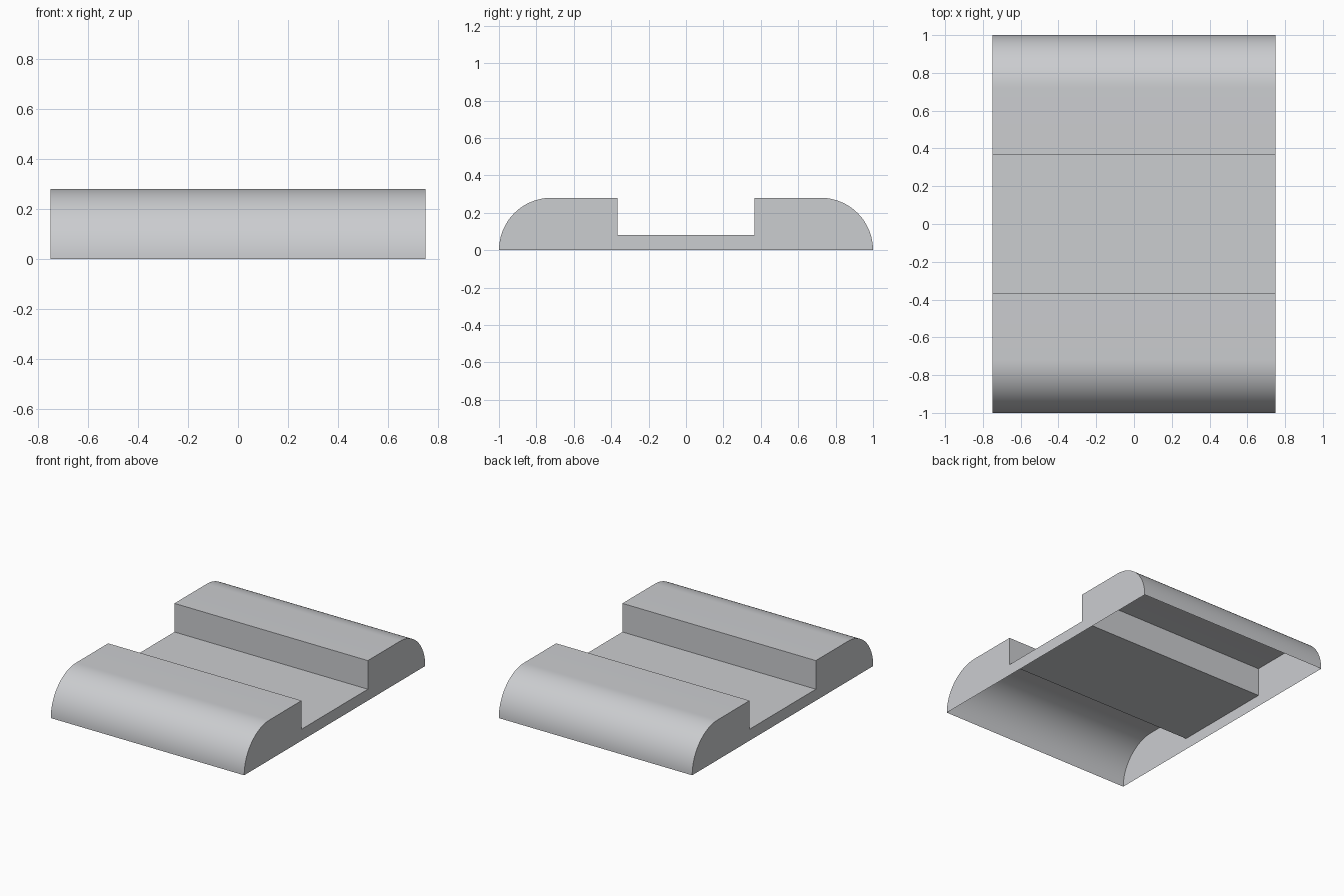
import bpy
import bmesh
import math

HALF_WIDTH = 0.748
HEIGHT = 0.28
FLOOR = 0.08
SLOT = 0.366
STEPS = 24

cube = bpy.data.objects.get("Cube")
if cube:
    bpy.data.objects.remove(cube, do_unlink=True)

# Plain light grey
grey = bpy.data.materials.new("light grey")
grey.use_nodes = True
colour = (0.6, 0.61, 0.63, 1)
grey.diffuse_color = colour
grey.node_tree.nodes["Principled BSDF"].inputs["Base Color"].default_value = colour

# Half profile: rounded shoulder, flat top, slot wall; then mirrored
half = []
for i in range(STEPS + 1):
    a = math.pi / 2 * i / STEPS
    half.append((-1 + HEIGHT * (1 - math.cos(a)), HEIGHT * math.sin(a)))
half += [(-SLOT, HEIGHT), (-SLOT, FLOOR)]
profile = half + [(-y, z) for y, z in reversed(half)]

# Thin shell with closed ends and an open underside
bm = bmesh.new()
right, left = [[bm.verts.new((x, y, z)) for y, z in profile]
               for x in (-HALF_WIDTH, HALF_WIDTH)]
for i in range(len(profile) - 1):
    bm.faces.new((right[i], left[i], left[i + 1], right[i + 1]))
bm.faces.new(right)
bm.faces.new(left[::-1])

mesh = bpy.data.meshes.new("grooved_block")
bm.to_mesh(mesh)
bm.free()
mesh.materials.append(grey)
block = bpy.data.objects.new("grooved_block", mesh)
bpy.context.collection.objects.link(block)

# Smooth shoulders, crisp corners
bpy.ops.object.select_all(action="DESELECT")
block.select_set(True)
bpy.context.view_layer.objects.active = block
bpy.ops.object.shade_smooth_by_angle(angle=math.radians(30))
